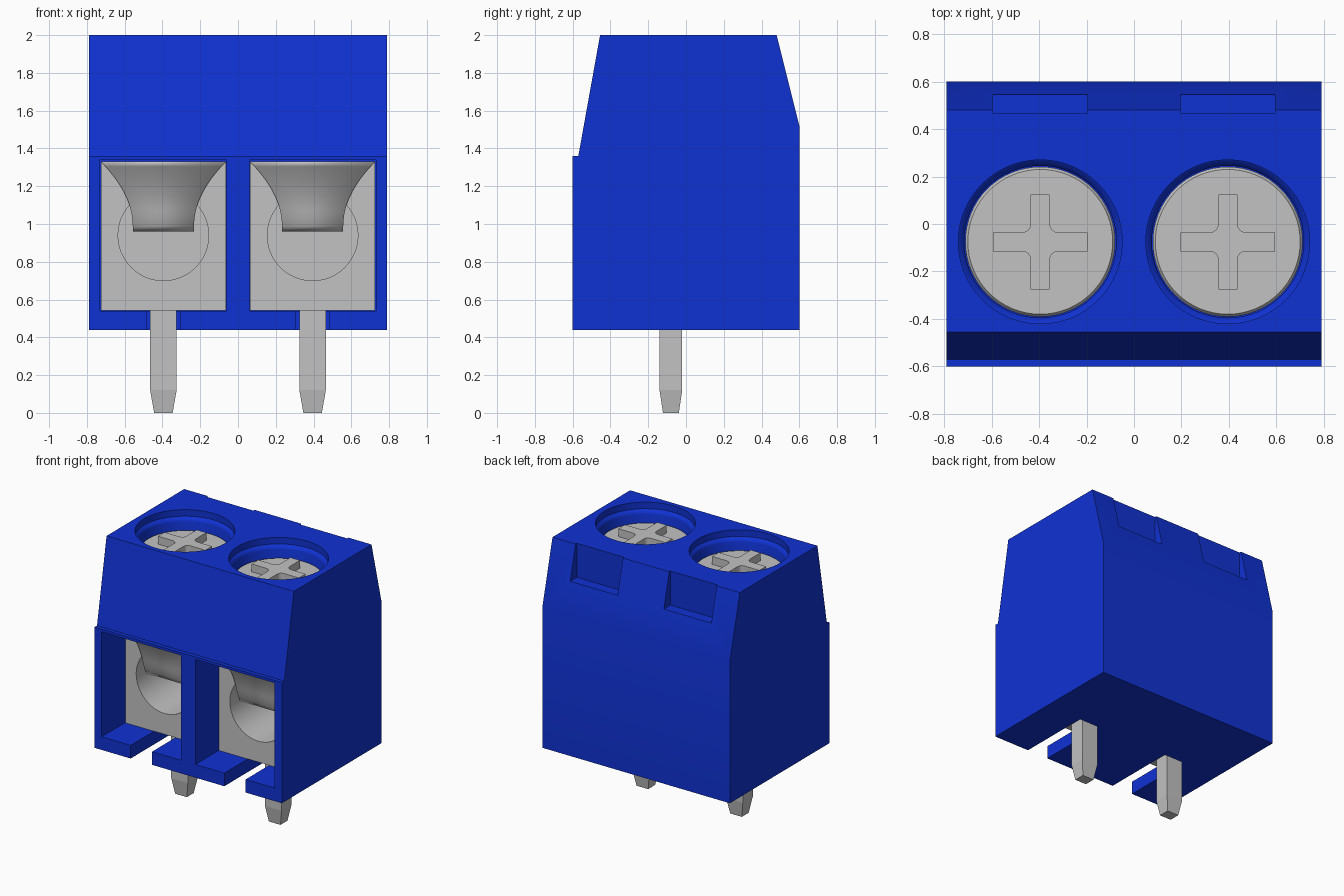
import bpy, bmesh, math
from mathutils import Vector

cube = bpy.data.objects.get("Cube")
if cube:
    bpy.data.objects.remove(cube, do_unlink=True)


def material(name, rgb, rough):
    m = bpy.data.materials.new(name)
    m.use_nodes = True
    m.diffuse_color = (*rgb, 1)
    bsdf = m.node_tree.nodes["Principled BSDF"]
    bsdf.inputs["Base Color"].default_value = (*rgb, 1)
    bsdf.inputs["Roughness"].default_value = rough
    return m


BLUE = material("blue plastic", (0.005, 0.032, 0.65), 0.5)
GREY = material("grey metal", (0.54, 0.54, 0.54), 0.5)


def finish(name, bm, mat):
    bmesh.ops.remove_doubles(bm, verts=bm.verts, dist=1e-5)
    bmesh.ops.recalc_face_normals(bm, faces=bm.faces)
    mesh = bpy.data.meshes.new(name)
    bm.to_mesh(mesh)
    bm.free()
    ob = bpy.data.objects.new(name, mesh)
    bpy.context.collection.objects.link(ob)
    mesh.materials.append(mat)
    return ob


def prism(name, pts, axis, lo, hi, mat):
    """Extrude a 2D outline along an axis (remaining axes in xyz order)."""
    bm = bmesh.new()
    place = {"x": lambda a, b: (lo, a, b),
             "y": lambda a, b: (a, lo, b),
             "z": lambda a, b: (a, b, lo)}[axis]
    face = bm.faces.new([bm.verts.new(place(*p)) for p in pts])
    out = bmesh.ops.extrude_face_region(bm, geom=[face])
    step = Vector([hi - lo if a == axis else 0 for a in "xyz"])
    bmesh.ops.translate(bm, vec=step, verts=[v for v in out["geom"] if isinstance(v, bmesh.types.BMVert)])
    return finish(name, bm, mat)


def box(name, x, y, z, mat):
    return prism(name, [(x[0], y[0]), (x[1], y[0]), (x[1], y[1]), (x[0], y[1])], "z", *z, mat)


def lathe(name, profile, x, y, mat):
    """Spin an (r, z) profile about a vertical axis."""
    bm = bmesh.new()
    vs = [bm.verts.new((r, 0, z)) for r, z in profile]
    es = [bm.edges.new(e) for e in zip(vs, vs[1:])]
    bmesh.ops.spin(bm, geom=vs + es, cent=(0, 0, 0), axis=(0, 0, 1),
                   angle=math.tau, steps=64, use_duplicate=False)
    bmesh.ops.translate(bm, vec=(x, y, 0), verts=bm.verts)
    return finish(name, bm, mat)


def activate(ob):
    bpy.ops.object.select_all(action="DESELECT")
    ob.select_set(True)
    bpy.context.view_layer.objects.active = ob


def cut(ob, cutter):
    activate(ob)
    mod = ob.modifiers.new("cut", "BOOLEAN")
    mod.operation, mod.solver, mod.object = "DIFFERENCE", "EXACT", cutter
    bpy.ops.object.modifier_apply(modifier=mod.name)
    bpy.data.objects.remove(cutter, do_unlink=True)


def smooth(ob):
    activate(ob)
    bpy.ops.object.shade_smooth_by_angle(angle=math.radians(30))


def cross_outline(cx, cy, arm, half, fillet):
    """Plus-shaped outline with rounded inner corners."""
    pts = []
    for q in range(4):
        a = q * math.pi / 2
        quarter = [(arm, -half), (arm, half)]
        c = half + fillet
        for i in range(5):
            t = math.radians(270 - 22.5 * i)
            quarter.append((c + fillet * math.cos(t), c + fillet * math.sin(t)))
        pts += [(cx + u * math.cos(a) - v * math.sin(a),
                 cy + u * math.sin(a) + v * math.cos(a)) for u, v in quarter]
    return pts


# Housing
housing = prism("housing", [(-0.6, 0.44), (0.6, 0.44), (0.6, 1.52), (0.48, 2),
                            (-0.455, 2), (-0.57, 1.36), (-0.6, 1.36)],
                "x", -0.79, 0.79, BLUE)
FACE = -0.32     # front of the metal clamps
SY = -0.075      # screw axis

for side, cx in (("right", -0.395), ("left", 0.395)):
    # Wire pocket, pin slot, screw well and rear notch
    cut(housing, box("pocket_cutter", (cx - 0.335, cx + 0.335), (-0.7, 0.3), (0.54, 1.34), BLUE))
    cut(housing, box("slot_cutter", (cx - 0.09, cx + 0.09), (-0.7, -0.02), (0.4, 0.6), BLUE))
    cut(housing, lathe("well_cutter", [(0, 1.6), (0.32, 1.6), (0.32, 1.92), (0.326, 1.935),
                                       (0.345, 1.95), (0.345, 2.1), (0, 2.1)], cx, SY, BLUE))
    cut(housing, box("notch_cutter", (cx - 0.2, cx + 0.2), (0.465, 0.7), (1.74, 2.1), BLUE))

    # Metal clamp block with a round wire bore
    block = box(side + "_clamp_block", (cx - 0.331, cx + 0.331), (FACE, 0.295), (0.541, 1.33), GREY)
    ring = [(cx + 0.24 * math.cos(i * math.tau / 48), 0.94 + 0.24 * math.sin(i * math.tau / 48))
            for i in range(48)]
    cut(block, prism("bore_cutter", ring, "y", -0.5, 0.25, GREY))
    smooth(block)

    # Flared pressure leaf, curling inwards at its lower edge
    bm = bmesh.new()
    rows = []
    for i in range(15):
        z = 0.965 + 0.365 * i / 14
        w = 0.162 + 0.169 * max(0, (z - 0.99) / 0.34) ** 2
        y = FACE - 0.012 + 0.03 * max(0, (1.07 - z) / 0.105) ** 2
        rows.append([bm.verts.new((cx + s * w, y, z)) for s in (-1, 1)])
    for a, b in zip(rows, rows[1:]):
        bm.faces.new((a[0], a[1], b[1], b[0]))
    leaf = finish(side + "_pressure_leaf", bm, GREY)
    thick = leaf.modifiers.new("thickness", "SOLIDIFY")
    thick.thickness = 0.02
    thick.offset = 0
    smooth(leaf)

    # Screw head and its cross
    head = lathe(side + "_screw_head", [(0, 1.6), (0.316, 1.6), (0.316, 1.845),
                                        (0.305, 1.86), (0, 1.86)], cx, SY, GREY)
    smooth(head)
    prism(side + "_screw_cross", cross_outline(cx, SY, 0.2, 0.04, 0.035), "z", 1.85, 1.92, GREY)

    # Solder pin with a tapered tip
    pin = box(side + "_pin", (cx - 0.07, cx + 0.07), (-0.14, -0.02), (0.12, 0.56), GREY)
    bm = bmesh.new()
    bm.from_mesh(pin.data)
    bottom = min(bm.faces, key=lambda f: f.calc_center_median().z)
    tip = bmesh.ops.extrude_face_region(bm, geom=[bottom])["geom"]
    for v in [g for g in tip if isinstance(g, bmesh.types.BMVert)]:
        v.co = (cx + (v.co.x - cx) * 0.7, -0.08 + (v.co.y + 0.08) * 0.7, 0)
    bmesh.ops.delete(bm, geom=[bottom], context="FACES_ONLY") if bottom.is_valid else None
    bmesh.ops.recalc_face_normals(bm, faces=bm.faces)
    bm.to_mesh(pin.data)
    bm.free()

smooth(housing)
